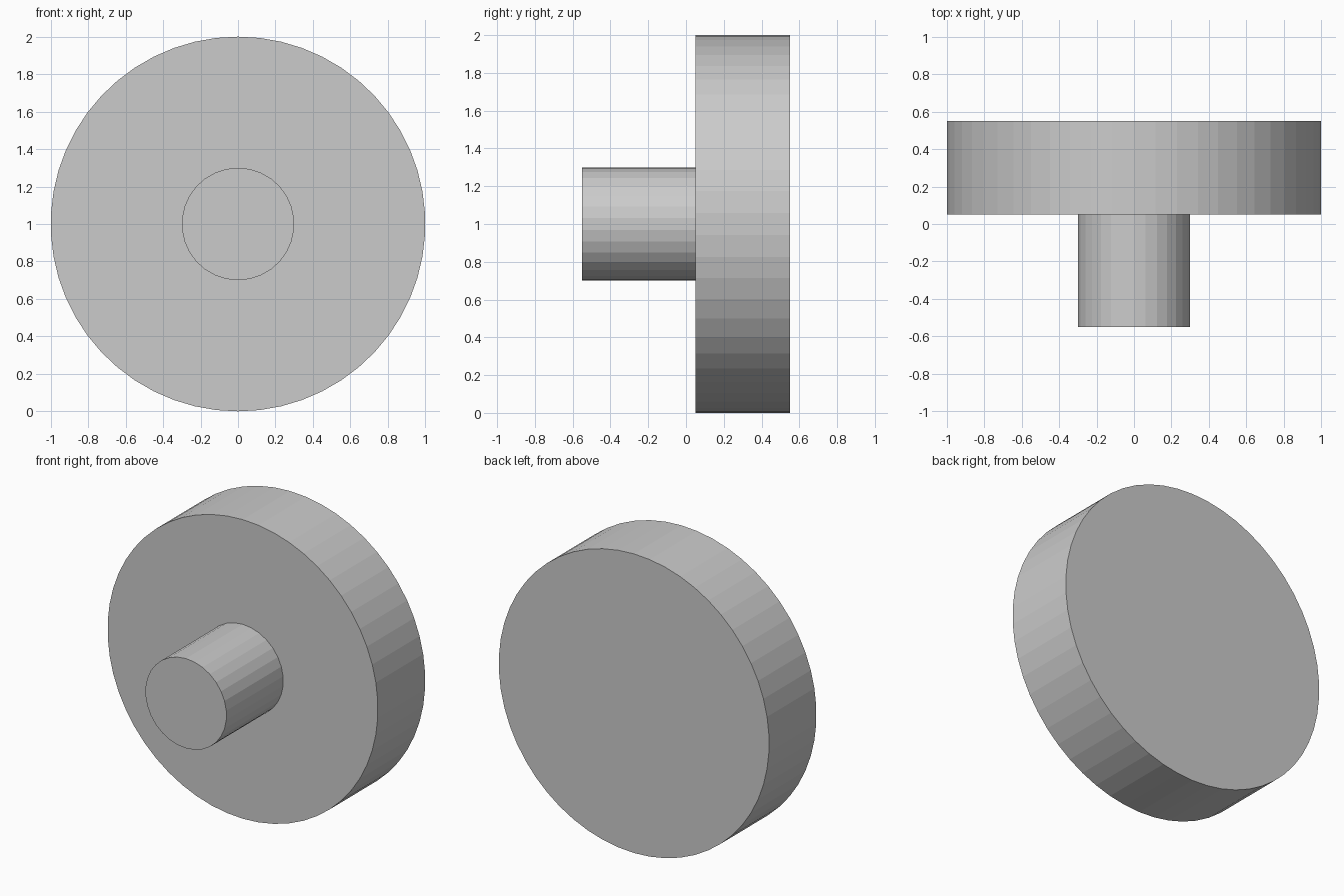
import bpy
import math

if "Cube" in bpy.data.objects:
    bpy.data.objects.remove(bpy.data.objects["Cube"])


def round_part(name, radius, y_front, y_back, sides):
    """Flat-faced cylinder lying along y, with a corner at the top."""
    bpy.ops.mesh.primitive_cylinder_add(
        vertices=sides, radius=radius, depth=y_back - y_front,
        location=(0, (y_front + y_back) / 2, 1.0),
        rotation=(math.pi / 2, 0, 0))
    part = bpy.context.object
    part.name = name
    bpy.ops.object.transform_apply(location=False, rotation=True, scale=False)
    return part


# Wide disc at the back
round_part("disc", 1.0, 0.05, 0.55, 54)

# Narrow shaft projecting from its front face
round_part("shaft", 0.3, -0.55, 0.05, 30)
